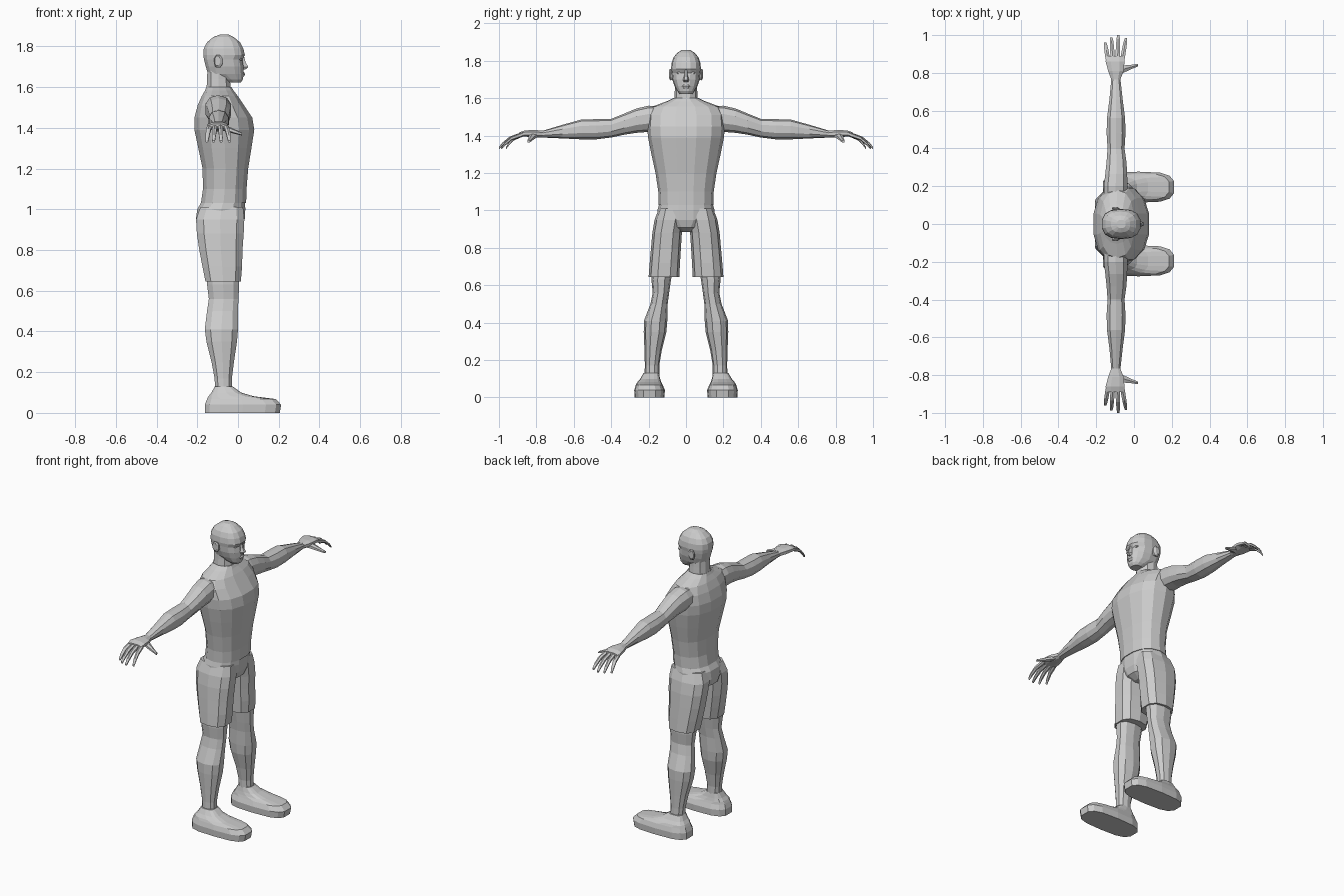
import bpy, bmesh, math
from mathutils import Vector


def ring(axis, t, a0, a1, b0, b1, n, p):
    """Rounded-box cross-section with n sides, filling the given extents."""
    pts = []
    for i in range(n):
        w = 2 * math.pi * (i + 0.5) / n
        c, s = math.cos(w), math.sin(w)
        pts.append((math.copysign(abs(c) ** (2 / p), c), math.copysign(abs(s) ** (2 / p), s)))
    ma, mb = max(q[0] for q in pts), max(q[1] for q in pts)
    out = []
    for u, v in pts:
        a = (a0 + a1) / 2 + (a1 - a0) / 2 * u / ma
        b = (b0 + b1) / 2 + (b1 - b0) / 2 * v / mb
        out.append(Vector({'z': (a, b, t), 'y': (a, t, b), 'x': (t, a, b)}[axis]))
    return out


def loft(name, axis, sections, n=10, p=2.3, mirror=False):
    """Closed skin over sections (t, a0, a1, b0, b1), or (t, a0, a1, half width)."""
    bm = bmesh.new()
    for side in ((1, -1) if mirror else (1,)):
        rows = []
        for sec in sections:
            t, a0, a1, *b = sec
            b0, b1 = b if len(b) == 2 else (-b[0], b[0])
            rows.append([bm.verts.new((v.x, v.y * side, v.z))
                         for v in ring(axis, t, a0, a1, b0, b1, n, p)])
        for r0, r1 in zip(rows, rows[1:]):
            for i in range(n):
                j = (i + 1) % n
                bm.faces.new((r0[i], r0[j], r1[j], r1[i]))
        bm.faces.new(rows[0])
        bm.faces.new(rows[-1])
    bmesh.ops.recalc_face_normals(bm, faces=bm.faces)
    me = bpy.data.meshes.new(name)
    bm.to_mesh(me)
    bm.free()
    ob = bpy.data.objects.new(name, me)
    bpy.context.collection.objects.link(ob)
    return ob


def union(base, *parts):
    """Weld overlapping parts into one outer skin."""
    for part in parts:
        mod = base.modifiers.new("join", 'BOOLEAN')
        mod.operation, mod.solver, mod.object = 'UNION', 'EXACT', part
        bpy.context.view_layer.objects.active = base
        bpy.ops.object.modifier_apply(modifier=mod.name)
        bpy.data.objects.remove(part)


# Torso with shoulders
torso = loft("torso", 'z', [
    (1.03, -.182, .04, .147), (1.10, -.172, .042, .148), (1.20, -.174, .05, .163),
    (1.30, -.195, .066, .185), (1.39, -.214, .08, .203), (1.45, -.214, .07, .208),
    (1.51, -.198, .03, .205), (1.555, -.178, 0, .18), (1.583, -.162, -.022, .105),
    (1.60, -.155, -.032, .068)], n=14)

# Arms
arms = loft("arms", 'y', [
    (.13, -.16, -.035, 1.44, 1.555), (.20, -.16, -.035, 1.42, 1.56),
    (.265, -.152, -.036, 1.415, 1.545), (.33, -.145, -.04, 1.405, 1.518),
    (.40, -.14, -.05, 1.39, 1.49), (.48, -.145, -.045, 1.38, 1.488),
    (.56, -.143, -.047, 1.38, 1.486), (.66, -.13, -.06, 1.385, 1.458),
    (.77, -.12, -.072, 1.39, 1.425)], mirror=True)
union(torso, arms)

# Hands: palm, four fingers, thumb
loft("palms", 'y', [
    (.765, -.12, -.072, 1.39, 1.427), (.81, -.137, -.055, 1.39, 1.43),
    (.86, -.15, -.05, 1.395, 1.428), (.89, -.147, -.053, 1.395, 1.418)], n=8, mirror=True)
for k, (bx, tx, ty) in enumerate([(-.138, -.153, .962), (-.112, -.12, .988),
                                  (-.087, -.083, 1.0), (-.062, -.042, .985)]):
    secs = []
    for f, z, r in ((0, 1.408, .012), (.55, 1.385, .011), (.85, 1.355, .009), (1, 1.333, .006)):
        x, y = bx + (tx - bx) * f, .87 + (ty - .87) * f
        secs.append((y, x - r, x + r, z - r, z + r))
    loft(f"fingers_{k + 1}", 'y', secs, n=6, mirror=True)
loft("thumbs", 'x', [
    (-.085, .785, .825, 1.388, 1.42), (-.05, .803, .84, 1.38, 1.408),
    (-.015, .82, .843, 1.37, 1.392), (.02, .834, .848, 1.362, 1.376)], n=6, mirror=True)

# Shorts: pelvis welded to two legs
shorts = loft("shorts", 'z', [
    (1.045, -.174, .034, .14), (1.0, -.2, .036, .153), (.95, -.207, .033, .15),
    (.91, -.2, .02, .10), (.885, -.16, -.02, .05)], n=14)
short_legs = loft("short_legs", 'z', [
    (1.01, -.185, .025, .02, .145), (.95, -.206, .031, .01, .168), (.88, -.202, .028, .022, .18),
    (.80, -.19, .022, .027, .187), (.72, -.175, .02, .032, .194),
    (.645, -.16, .014, .036, .2)], p=2.6, mirror=True)
union(shorts, short_legs)

# Bare lower legs
loft("lower_legs", 'z', [
    (.68, -.155, .005, .07, .185), (.63, -.152, .006, .08, .185), (.56, -.143, .002, .09, .178),
    (.50, -.152, 0, .098, .19), (.41, -.163, 0, .1, .225), (.35, -.155, -.005, .105, .226),
    (.25, -.13, -.02, .13, .222), (.17, -.115, -.03, .143, .22),
    (.11, -.112, -.028, .143, .222)], mirror=True)

# Shoes
loft("shoes", 'z', [
    (0, -.163, .205, .115, .275), (.04, -.163, .212, .113, .277), (.068, -.152, .185, .125, .268),
    (.082, -.145, .075, .132, .26), (.10, -.13, .015, .138, .245),
    (.13, -.114, -.026, .145, .227)], n=14, p=3.2, mirror=True)

# Head and neck
head = loft("head", 'z', [
    (1.622, -.05, .014, .032), (1.638, -.09, .024, .047), (1.665, -.148, .028, .062),
    (1.70, -.158, .027, .073), (1.735, -.167, .021, .077), (1.757, -.17, .034, .08),
    (1.79, -.168, .026, .077), (1.82, -.152, .01, .066), (1.845, -.122, -.02, .045),
    (1.857, -.09, -.045, .022)], n=14, p=2.5)
neck = loft("neck", 'z', [
    (1.57, -.156, -.025, .067), (1.60, -.154, -.036, .063), (1.64, -.152, -.04, .06),
    (1.69, -.15, -.04, .058)])
union(head, neck)

# Face details and ears
loft("nose", 'z', [(1.75, .005, .03, .008), (1.72, .005, .038, .01), (1.698, .005, .051, .017),
                   (1.686, .005, .036, .014)], n=6)
loft("lips", 'z', [(1.674, .0, .03, .018), (1.664, .0, .035, .025), (1.652, .0, .029, .018)], n=8)
loft("eyes", 'x', [(.0, .018, .048, 1.726, 1.744), (.019, .02, .046, 1.73, 1.741)],
     n=8, p=2, mirror=True)
loft("ears", 'y', [(.066, -.108, -.075, 1.70, 1.745), (.083, -.118, -.077, 1.695, 1.757),
                   (.09, -.114, -.088, 1.705, 1.752)], n=8, mirror=True)
